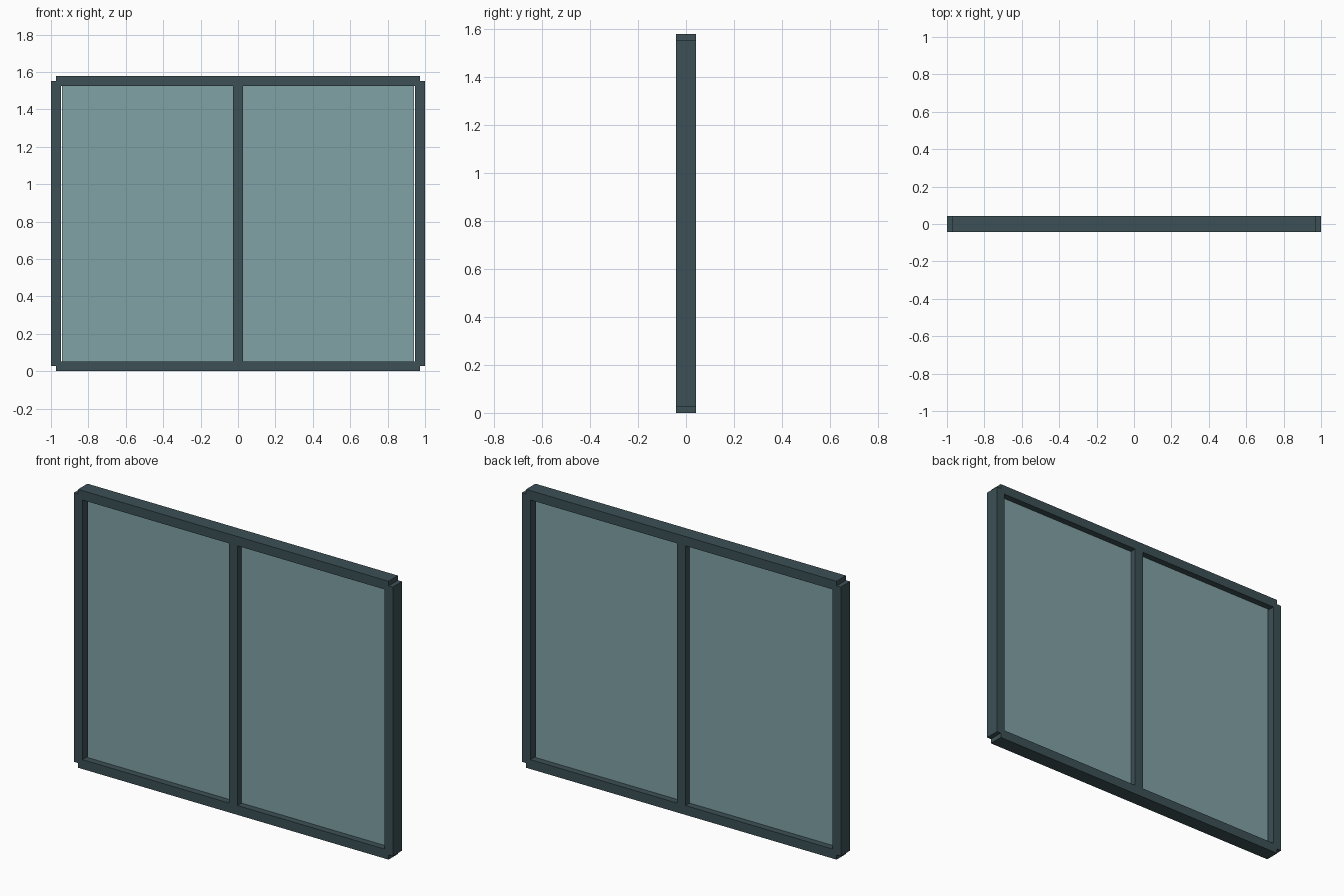
import bpy

if "Cube" in bpy.data.objects:
    bpy.data.objects.remove(bpy.data.objects["Cube"])

W = 0.053            # frame bar width
D = 0.084            # frame depth
XC = 1.0 - W / 2     # centre line of the side posts
H = 1.578            # overall height
ZB, ZT = W / 2, H - W / 2   # centre lines of the rails


def material(name, color):
    m = bpy.data.materials.new(name)
    m.diffuse_color = color
    m.use_nodes = True
    m.node_tree.nodes["Principled BSDF"].inputs["Base Color"].default_value = m.diffuse_color
    return m


frame_mat = material("dark_frame", (0.045, 0.08, 0.09, 1.0))
glass_mat = material("tinted_glass", (0.22, 0.36, 0.38, 0.6))


def box(name, x0, x1, depth, z0, z1, mat):
    bpy.ops.mesh.primitive_cube_add(size=1, location=((x0 + x1) / 2, 0, (z0 + z1) / 2))
    o = bpy.context.object
    o.name = name
    o.scale = (x1 - x0, depth, z1 - z0)
    bpy.ops.object.transform_apply(location=False, rotation=False, scale=True)
    o.data.materials.append(mat)
    return o


# Rails run between the post centre lines, leaving small notched corners
for name, z in (("bottom_rail", ZB), ("top_rail", ZT)):
    box(name, -XC, XC, D, z - W / 2, z + W / 2, frame_mat)

# Posts and mullion run between the rail centre lines
for name, x in (("left_post", -XC), ("centre_mullion", 0.0), ("right_post", XC)):
    box(name, x - W / 2, x + W / 2, D, ZB, ZT, frame_mat)

# Thin glass panes, stopping just short of the side posts
PANE_IN, PANE_OUT = W / 2, 0.941
box("left_pane", -PANE_OUT, -PANE_IN, 0.01, W, H - W, glass_mat)
box("right_pane", PANE_IN, PANE_OUT, 0.01, W, H - W, glass_mat)
